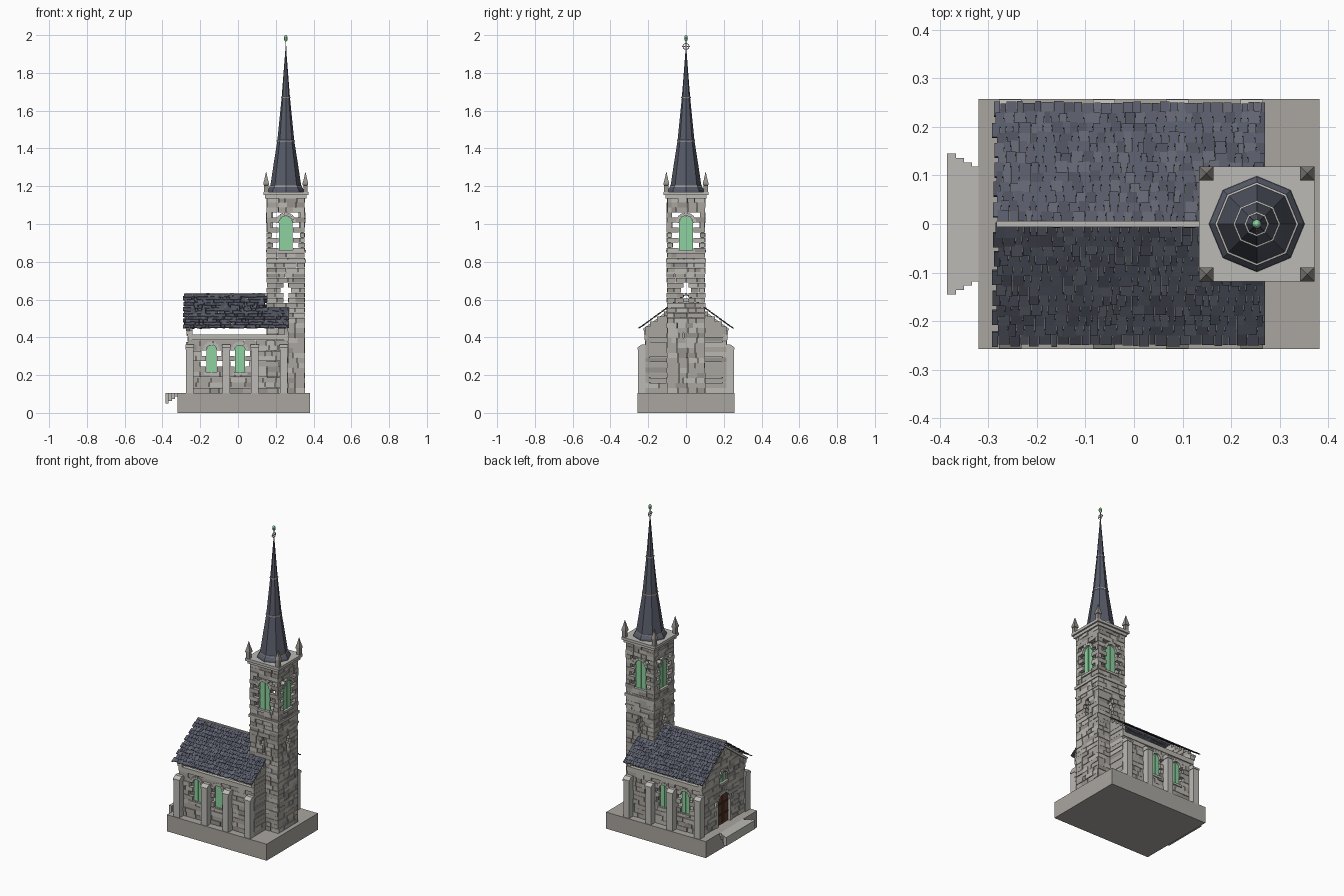
import bpy, bmesh, random
from math import sin, cos, pi, atan2, hypot, radians
from mathutils import Matrix, Vector

if "Cube" in bpy.data.objects:
    bpy.data.objects.remove(bpy.data.objects["Cube"])

random.seed(4)
TX = 0.253          # tower centre
ID = Matrix.Identity(4)


def mat(name, r, g, b):
    m = bpy.data.materials.new(name)
    m.diffuse_color = (r, g, b, 1)
    m.use_nodes = True
    m.node_tree.nodes["Principled BSDF"].inputs["Base Color"].default_value = m.diffuse_color
    return m


STONES = [mat("stone_mid", .40, .38, .35), mat("stone_light", .50, .48, .44), mat("stone_dark", .31, .29, .27)]
TRIM = mat("trim", .5, .49, .46)
SLATES = [mat("slate_mid", .095, .105, .14), mat("slate_light", .12, .13, .165), mat("slate_dark", .075, .08, .11)]
GREEN = mat("green_glass", .27, .64, .35)
WOOD = mat("door_wood", .12, .05, .025)
IRON = mat("iron", .04, .04, .045)


def finish(bm, name, mats):
    bmesh.ops.recalc_face_normals(bm, faces=bm.faces)
    me = bpy.data.meshes.new(name)
    bm.to_mesh(me)
    bm.free()
    for m in mats:
        me.materials.append(m)
    ob = bpy.data.objects.new(name, me)
    bpy.context.collection.objects.link(ob)
    return ob


def cube(bm, M, c, s, mi=0):
    v = bmesh.ops.create_cube(bm, size=1, matrix=M @ Matrix.Translation(c) @ Matrix.Diagonal((*s, 1)))["verts"]
    for f in {f for p in v for f in p.link_faces}:
        f.material_index = mi


def span(bm, x0, x1, y0, y1, z0, z1, M=ID):
    cube(bm, M, ((x0 + x1) / 2, (y0 + y1) / 2, (z0 + z1) / 2), (abs(x1 - x0), abs(y1 - y0), z1 - z0))


def boxes(name, spans, m, M=ID):
    bm = bmesh.new()
    for s in spans:
        span(bm, *s, M=M)
    return finish(bm, name, [m])


def prism(bm, pts, d0, d1, M):
    """Extrude an (u, z) outline from depth d0 to d1 along local y."""
    a = [bm.verts.new(M @ Vector((u, d0, z))) for u, z in pts]
    b = [bm.verts.new(M @ Vector((u, d1, z))) for u, z in pts]
    bm.faces.new(a)
    bm.faces.new(b[::-1])
    for i in range(len(pts)):
        j = (i + 1) % len(pts)
        bm.faces.new((a[i], b[i], b[j], a[j]))


def lathe(name, prof, n, x, y, m, rot=0):
    bm = bmesh.new()
    rings = [[bm.verts.new((x + r * cos(rot + 2 * pi * k / n), y + r * sin(rot + 2 * pi * k / n), z))
              for k in range(n)] for r, z in prof]
    for a, b in zip(rings, rings[1:]):
        for k in range(n):
            bm.faces.new((a[k], a[(k + 1) % n], b[(k + 1) % n], b[k]))
    bm.faces.new(rings[0][::-1])
    bm.faces.new(rings[-1])
    return finish(bm, name, [m])


def side(x, y, deg):
    """Frame whose local -y is the outward direction of a wall."""
    return Matrix.Translation((x, y, 0)) @ Matrix.Rotation(radians(deg), 4, 'Z')


def brick_wall(name, M, half, d, z0, z1, holes=(), limit=None, avg=.06, rh=.027, t=.022):
    """Coursed stones; holes are (centre, half width, bottom, top, raggedness)."""
    bm = bmesh.new()
    rows = round((z1 - z0) / rh)
    h = (z1 - z0) / rows
    for r in range(rows):
        zc = z0 + (r + .5) * h
        u = min(half, limit(zc)) if limit else half
        if u < .01:
            continue
        parts = [(-u, u)]
        for c, hw, a, b, rag in holes:
            if a < zc < b:
                w = hw + rag * (r % 2) * random.uniform(.7, 1.1)
                parts = [q for p in parts for q in ((p[0], min(p[1], c - w)), (max(p[0], c + w), p[1]))
                         if q[1] - q[0] > .004]
        for a, b in parts:
            n = max(1, round((b - a) / avg + random.uniform(-.3, .3)))
            cuts = [a] + [a + (b - a) * (k + random.uniform(-.28, .28)) / n for k in range(1, n)] + [b]
            for p, q in zip(cuts, cuts[1:]):
                g = .0015 if random.random() < .6 else .0035
                j = random.uniform(-.003, .002)
                cube(bm, M, ((p + q) / 2, -d + t / 2 + j, zc), (q - p - g, t, h - .0012),
                     random.choice((0, 0, 0, 1, 1, 2)))
    return finish(bm, name, STONES)


def arched(name, M, hw, z0, top, d, m, t=.01):
    """Arched panel with a raised centre bar and a ring of arch stones."""
    zs = top - hw
    pts = [(-hw, z0), (hw, z0)] + [(hw * cos(pi * k / 10), zs + hw * sin(pi * k / 10)) for k in range(11)]
    bm = bmesh.new()
    prism(bm, pts, -d, -d + t, M)
    span(bm, -.003, .003, -d - .004, -d, z0, top - .003, M)
    finish(bm, name, [m])
    bm = bmesh.new()
    for k in range(7):
        a = pi * (k + .5) / 7
        R = M @ Matrix.Translation(((hw + .009) * cos(a), -d - .002, zs + (hw + .009) * sin(a))) \
            @ Matrix.Rotation(-a, 4, 'Y')
        cube(bm, R, (0, 0, 0), (.018, .024, (hw + .009) * pi / 7 - .001))
    span(bm, -hw - .012, hw + .012, -d - .016, -d + .01, z0 - .014, z0, M)
    finish(bm, name + "_arch_stones", [TRIM])


# Plinth and the entrance steps
boxes("plinth", [(-.32, .382, -.258, .258, 0, .105)], STONES[0])
boxes("entrance_steps", [(-.385 + .0165 * i, -.367 + .0165 * i, -.145 + .009 * i, .145 - .009 * i,
                          .05 + .012 * i, .105) for i in range(4)], TRIM)

# Nave walls, windows and cornice on both long sides
for nm, s, deg in (("front", 1, 0), ("back", -1, 180)):
    M = side(0, 0, deg)
    wins = [-.14 * s, .01 * s]
    brick_wall(f"nave_{nm}_wall", M, .263, .213, .105, .385,
               [(c, .028, .21, .362, .028) for c in wins])
    for i, c in enumerate(wins):
        arched(f"nave_{nm}_window_{i}", M @ Matrix.Translation((c, 0, 0)), .027, .215, .36, .203, GREEN)
    boxes(f"nave_{nm}_cornice", [(-.265, .265, -.219, -.195, .385, .415)], STONES[1], M)
    # Buttresses with sloping caps
    bm = bmesh.new()
    for c in (-.255, -.062, .089, .243):
        B = side(c * 1, 0, 90 if s == 1 else -90)
        sg = -1 if s == 1 else 1
        R = Matrix.Translation((c, 0, 0)) @ Matrix.Rotation(pi / 2, 4, 'Z')
        prism(bm, [(sg * u, z) for u, z in ((.205, .105), (.254, .105), (.254, .335), (.205, .335))], -.02, .02, R)
        prism(bm, [(sg * u, z) for u, z in ((.205, .335), (.257, .335), (.257, .346), (.235, .362), (.205, .362))],
              -.023, .023, R)
    finish(bm, f"{nm}_buttresses", [TRIM])


# Gable ends
def gable(z):
    return .217 if z < .44 else (.618 - z) * 1.36 - .008


WEST, EAST = side(0, 0, -90), side(0, 0, 90)
brick_wall("west_gable_wall", WEST, .215, .265, .105, .62,
           [(0, .062, .1, .305, .025), (0, .032, .36, .44, .012)], gable)
brick_wall("east_gable_wall", EAST, .215, .265, .105, .62, [(0, .1, .1, .7, 0)], gable, avg=.09)
arched("west_gable_window", WEST, .03, .375, .44, .258, GREEN)
bm = bmesh.new()
for s in (-1, 1):
    L = hypot(.225, .166)
    cube(bm, WEST @ Matrix.Translation((s * .112, -.266, .521)) @ Matrix.Rotation(s * atan2(.18, .245), 4, 'Y'),
         (0, 0, 0), (L, .02, .014))
    span(bm, s * .19, s * .222, -.272, -.24, .415, .437, WEST)
finish(bm, "gable_coping", [TRIM])

# Entrance door
arched("door", WEST, .06, .105, .3, .255, WOOD)
boxes("door_panels", [(s * .01, s * .05, -.259, -.254, a, b) for s in (-1, 1)
                      for a, b in ((.12, .165), (.175, .235))], WOOD, WEST)
boxes("door_hardware", [(s * .004, s * .054, -.261, -.256, z, z + .005) for s in (-1, 1) for z in (.168, .238)],
      IRON, WEST)
boxes("door_jambs", [(s * .06, s * .077, -.27, -.243, .105, .24) for s in (-1, 1)], TRIM, WEST)

# Slate roof, leaving out what lies inside the tower
ang = atan2(.178, .245)
for nm, s in (("front", -1), ("back", 1)):
    bm = bmesh.new()
    for r in range(12):
        x = -.29 + random.uniform(-.004, .002) + .008 * (r % 2)
        while x < .268:
            w = min(random.choice((.013, .017, .021, .025)), .27 - x)
            f = (r + .5) / 12 + random.uniform(-.012, .012)
            y = .245 * (1 - f)
            if w > .003 and not (x + w > .158 and y < .1):
                R = Matrix.Translation((x + w / 2, s * y, .451 + .178 * f)) @ \
                    Matrix.Rotation(-s * (ang - random.uniform(.05, .13)), 4, 'X')
                cube(bm, R, (0, 0, 0), (w - .001, .034, .005), random.choice((0, 0, 1, 2)))
            x += w
    finish(bm, f"{nm}_roof_slates", SLATES)
boxes("roof_ridge", [(-.283, .155, -.006, .006, .622, .635)], TRIM)

# Tower shaft and belfry, the same on each side
for i, nm in enumerate(("front", "right", "back", "left")):
    M = side(TX, 0, 90 * i)
    brick_wall(f"tower_{nm}_wall", M, .1 if i % 2 == 0 else .0985, .1, .105, 1.14,
               [(0, .012, .575, .68, 0), (0, .026, .625, .66, .006),
                (0, .038, .855, 1.055, .036)], avg=.05, rh=.0265)
    arched(f"belfry_{nm}_window", M, .036, .862, 1.042, .09, GREEN)


def slab(h, a, b):
    return (TX - h, TX + h, -h, h, a, b)


boxes("tower_string_courses", [slab(.106, .795, .812), slab(.103, .735, .745)], STONES[1])
boxes("tower_cornice", [slab(.109, 1.135, 1.153), slab(.119, 1.153, 1.17)], TRIM)

# Corner pinnacles
for i, (sx, sy) in enumerate(((-1, -1), (1, -1), (1, 1), (-1, 1))):
    lathe(f"pinnacle_{i}", [(.016, 1.168), (.016, 1.205), (.021, 1.207), (.021, 1.216), (.012, 1.24), (.001, 1.275)],
          4, TX + sx * .104, sy * .104, STONES[2], pi / 4)

# Octagonal spire with trim rings
lathe("spire", [(.099, 1.168), (.097, 1.18), (.082, 1.2), (.064, 1.32), (.045, 1.44), (.022, 1.67), (.003, 1.915)],
      8, TX, 0, SLATES[0])
for i, (r, z) in enumerate(((.083, 1.2), (.0455, 1.44), (.0225, 1.67))):
    lathe(f"spire_ring_{i}", [(r, z - .004), (r + .003, z - .003), (r + .003, z + .003), (r - .001, z + .004)],
          8, TX, 0, TRIM)

# Finial: rod, ring, crossbar and bulb
lathe("finial_rod", [(.003, 1.9), (.002, 1.975)], 8, TX, 0, TRIM)
bpy.ops.mesh.primitive_torus_add(major_radius=.016, minor_radius=.002, major_segments=16, minor_segments=6,
                                 location=(TX, 0, 1.94), rotation=(0, pi / 2, 0))
bpy.context.object.name = "finial_ring"
bpy.context.object.data.materials.append(TRIM)
boxes("finial_crossbar", [(TX - .002, TX + .002, -.02, .02, 1.938, 1.942)], TRIM)
lathe("finial_bulb", [(.001, 1.966)] + [(.01 * sin(pi * k / 8), 1.983 - .017 * cos(pi * k / 8)) for k in range(1, 8)]
      + [(.001, 2.0)], 10, TX, 0, GREEN)
